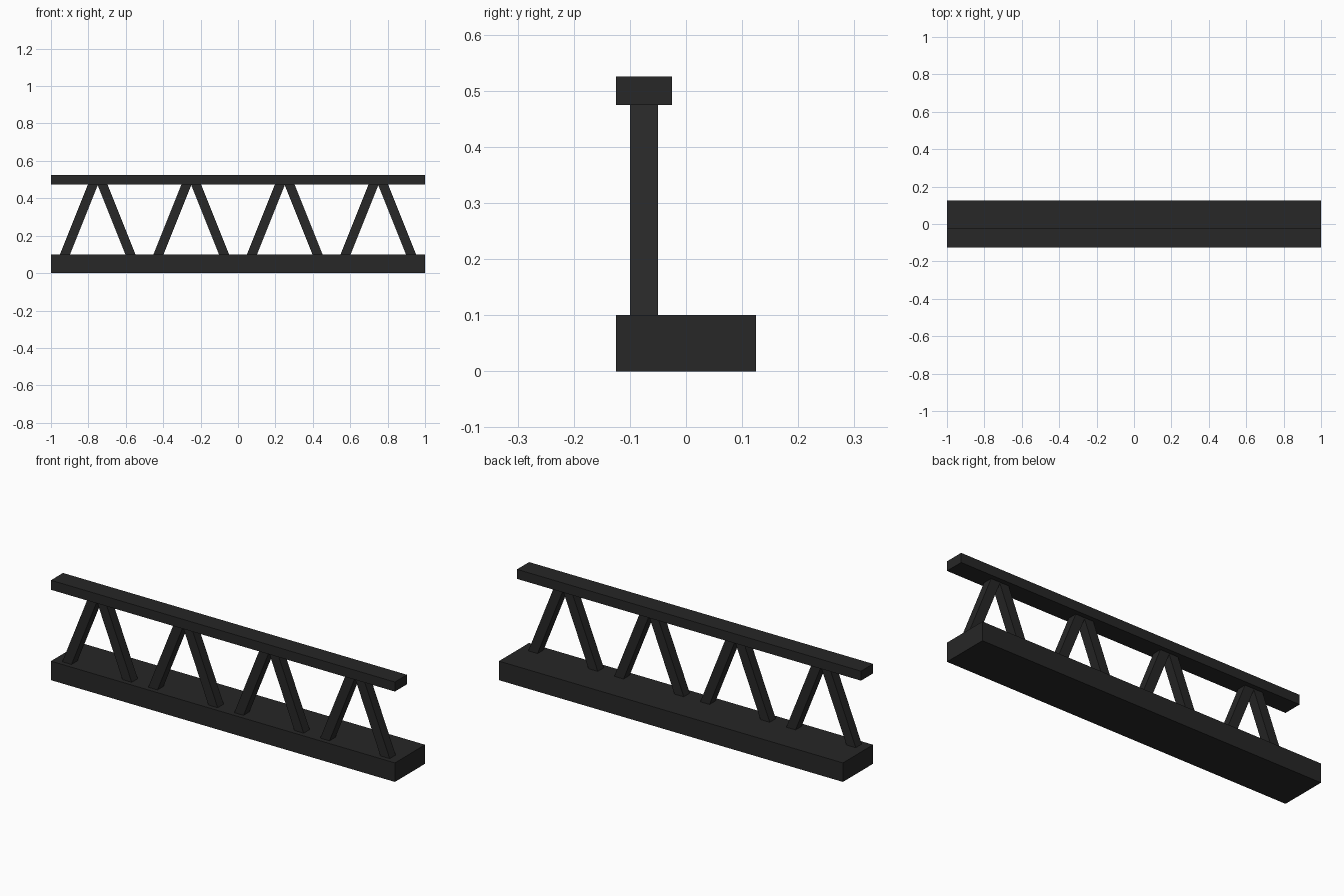
import bpy, bmesh

if "Cube" in bpy.data.objects:
    bpy.data.objects.remove(bpy.data.objects["Cube"])


def prism(name, profile, y0, y1):
    """Extrude an x-z profile from y0 to y1."""
    bm = bmesh.new()
    face = bm.faces.new([bm.verts.new((x, y0, z)) for x, z in profile])
    ext = bmesh.ops.extrude_face_region(bm, geom=[face])
    verts = [g for g in ext["geom"] if isinstance(g, bmesh.types.BMVert)]
    bmesh.ops.translate(bm, verts=verts, vec=(0, y1 - y0, 0))
    bmesh.ops.recalc_face_normals(bm, faces=bm.faces)
    mesh = bpy.data.meshes.new(name)
    bm.to_mesh(mesh)
    bm.free()
    mesh.materials.append(dark)
    obj = bpy.data.objects.new(name, mesh)
    bpy.context.collection.objects.link(obj)
    return obj


def bar(name, z0, z1, y0, y1):
    return prism(name, [(-1, z0), (1, z0), (1, z1), (-1, z1)], y0, y1)


dark = bpy.data.materials.new("dark_metal")
dark.diffuse_color = (0.02, 0.02, 0.02, 1)
dark.use_nodes = True
dark.node_tree.nodes["Principled BSDF"].inputs["Base Color"].default_value = dark.diffuse_color

# Base beam and top rail, flush at the front
bar("base_beam", 0.0, 0.1, -0.125, 0.125)
bar("top_rail", 0.475, 0.525, -0.125, -0.025)

# Four pairs of leaning struts meeting under the rail
HALF = 0.027
for i in range(4):
    cx = -0.75 + 0.5 * i
    for side, label in ((-1, "left"), (1, "right")):
        foot, head = cx + side * 0.175, cx + side * 0.025
        prism(f"strut_{label}_{i + 1}",
              [(foot - HALF, 0.1), (foot + HALF, 0.1),
               (head + HALF, 0.475), (head - HALF, 0.475)], -0.1, -0.05)
